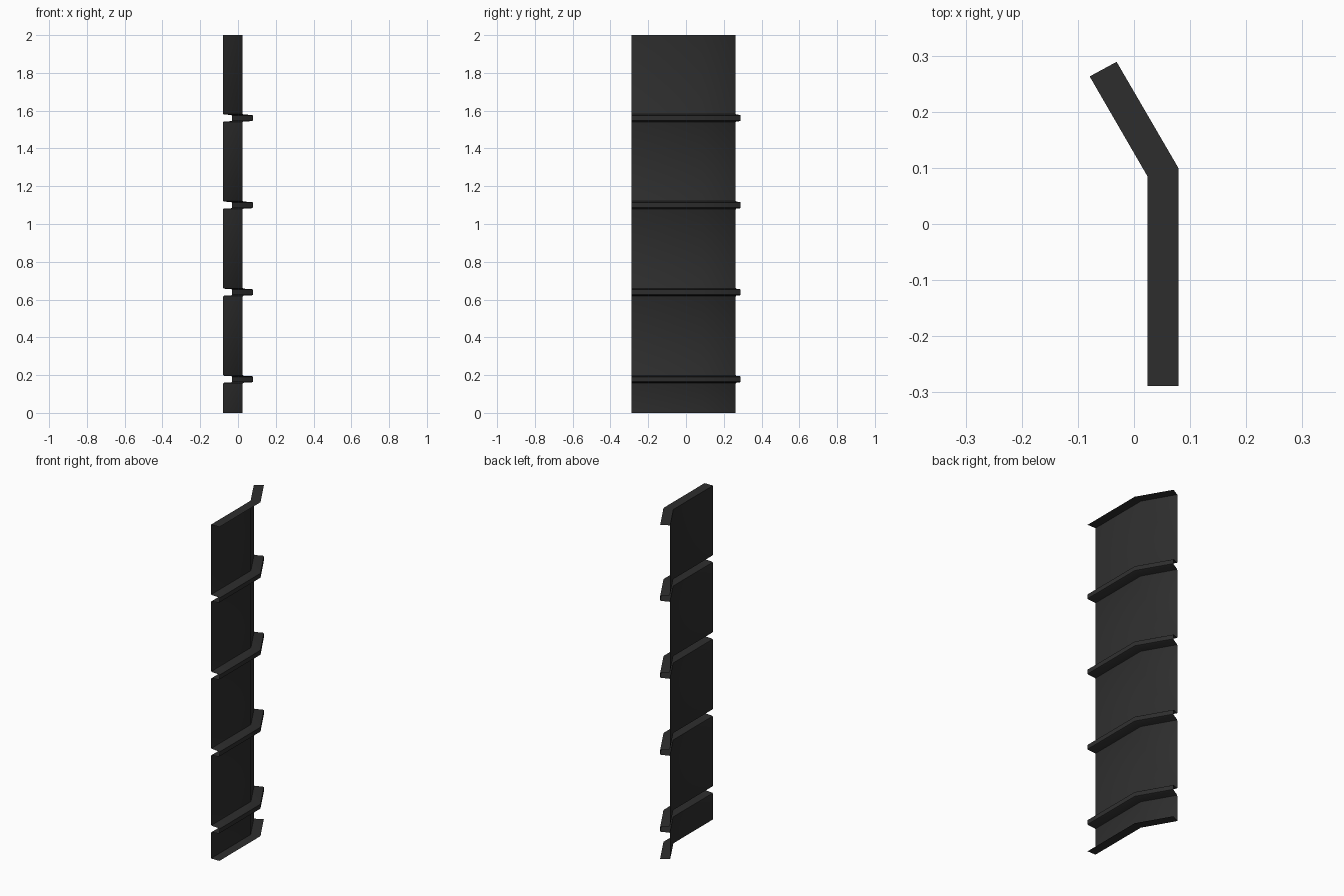
import bpy, bmesh, math

if "Cube" in bpy.data.objects:
    bpy.data.objects.remove(bpy.data.objects["Cube"])

# Colour
mat = bpy.data.materials.new("charcoal metal")
mat.diffuse_color = (0.027, 0.027, 0.027, 1)
mat.use_nodes = True
mat.node_tree.nodes["Principled BSDF"].inputs["Base Color"].default_value = mat.diffuse_color

# Plan path of the bent sheet: inner line (panel) and outer line (rib tips)
inner = [(0.024, -0.289), (0.024, 0.085), (-0.079, 0.263)]
outer = [(0.079, -0.289), (0.079, 0.100), (-0.031, 0.289)]

# Profile as (outward fraction, height): end flanges, flat panels, folded ribs
profile = [(1, 0), (0, 0)]
for i in range(4):
    c = 0.178 + i * 0.461
    half = [(0, 0.024), (0.03, 0.0205), (0.1, 0.0185), (0.9, 0.0165), (1, 0.013)]
    profile += [(t, c - h) for t, h in half]
    profile += [(t, c + h) for t, h in reversed(half)]
profile += [(0, 2), (1, 2)]

# Sweep the profile along the path as one thin sheet
bm = bmesh.new()
rows = []
for t, z in profile:
    rows.append([bm.verts.new((a[0] + (b[0] - a[0]) * t, a[1] + (b[1] - a[1]) * t, z))
                 for a, b in zip(inner, outer)])
for low, high in zip(rows, rows[1:]):
    for j in range(2):
        bm.faces.new((low[j], low[j + 1], high[j + 1], high[j]))
mesh = bpy.data.meshes.new("ribbed_panel")
bm.to_mesh(mesh)
bm.free()
mesh.materials.append(mat)
panel = bpy.data.objects.new("ribbed_panel", mesh)
bpy.context.collection.objects.link(panel)

# Soften the bend, keep the folds crisp
bpy.context.view_layer.objects.active = panel
panel.select_set(True)
bpy.ops.object.shade_smooth_by_angle(angle=math.radians(35))
